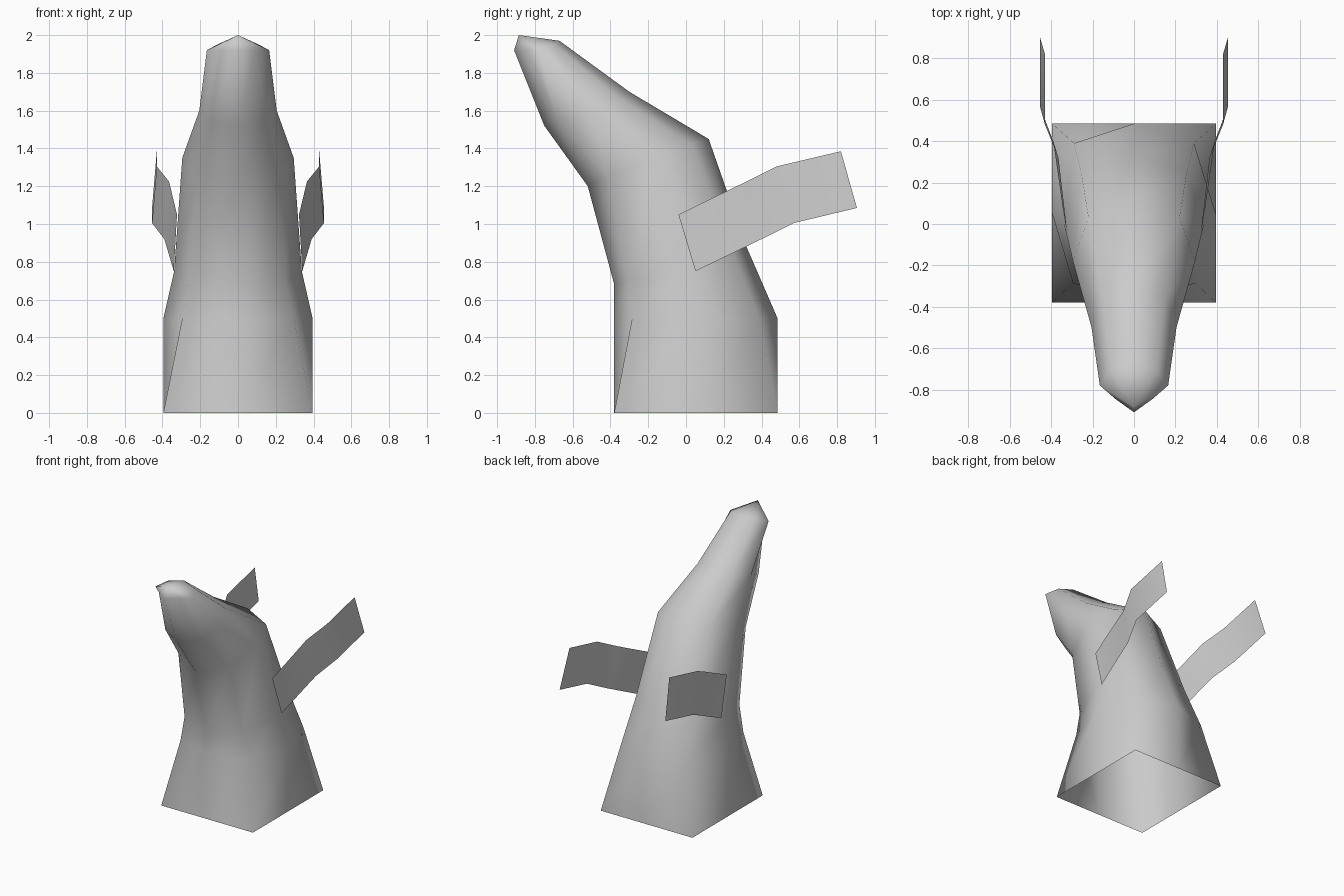
import bpy
import bmesh

cube = bpy.data.objects.get("Cube")
if cube:
    bpy.data.objects.remove(cube, do_unlink=True)

# One plain grey for everything
grey = bpy.data.materials.new("plain grey")
grey.use_nodes = True
colour = (0.6, 0.6, 0.6, 1)
grey.diffuse_color = colour
grey.node_tree.nodes["Principled BSDF"].inputs["Base Color"].default_value = colour


def finish(name, bm):
    mesh = bpy.data.meshes.new(name)
    for face in bm.faces:
        face.smooth = True
    bm.to_mesh(mesh)
    bm.free()
    mesh.materials.append(grey)
    obj = bpy.data.objects.new(name, mesh)
    bpy.context.collection.objects.link(obj)
    return obj


def ring(bm, half):
    """Closed loop from five points running front, side, back."""
    mirrored = [(-x, y, z) for x, y, z in reversed(half[1:-1])]
    return [bm.verts.new(p) for p in half + mirrored]


def bridge(bm, a, b):
    n = len(a)
    for i in range(n):
        j = (i + 1) % n
        bm.faces.new((a[i], a[j], b[j], b[i]))


# Body: square open foot, rounding into tilted eight-sided sections
sections = [
    [(0, -.38, 0), (.395, -.38, 0), (.395, .05, 0), (.395, .485, 0), (0, .485, 0)],
    [(0, -.38, .5), (.295, -.285, .5), (.395, .05, .5), (.29, .39, .5), (0, .485, .5)],
    [(0, -.38, .68), (.25, -.3, .7), (.338, 0, .75), (.255, .25, .84), (0, .32, .88)],
    [(0, -.52, 1.2), (.22, -.42, 1.25), (.295, -.18, 1.35), (.22, .03, 1.42), (0, .12, 1.45)],
    [(0, -.75, 1.52), (.15, -.68, 1.55), (.205, -.5, 1.6), (.15, -.36, 1.67), (0, -.3, 1.7)],
    [(0, -.91, 1.92), (.09, -.845, 1.92), (.165, -.78, 1.92), (.11, -.7, 1.95), (0, -.67, 1.97)],
]
bm = bmesh.new()
loops = [ring(bm, s) for s in sections]
for lower, upper in zip(loops, loops[1:]):
    bridge(bm, lower, upper)

# Pointed cap on the nose
tip = bm.verts.new((0, -.885, 2))
top = loops[-1]
for i in range(len(top)):
    bm.faces.new((top[i], top[(i + 1) % len(top)], tip))
finish("body", bm)

# Flippers: thin bent strips, given as lower and upper edge pairs
strip = [
    ((.34, .05, .75), (.323, -.04, 1.05)),
    ((.39, .4, .92), (.365, .32, 1.225)),
    ((.455, .57, 1.005), (.43, .48, 1.305)),
    ((.455, .905, 1.085), (.43, .82, 1.385)),
]
for side, name in ((1, "left_flipper"), (-1, "right_flipper")):
    bm = bmesh.new()
    pairs = [[bm.verts.new((side * x, y, z)) for x, y, z in pair] for pair in strip]
    for (a, b), (c, d) in zip(pairs, pairs[1:]):
        bm.faces.new((a, c, d, b) if side > 0 else (a, b, d, c))
    finish(name, bm)
